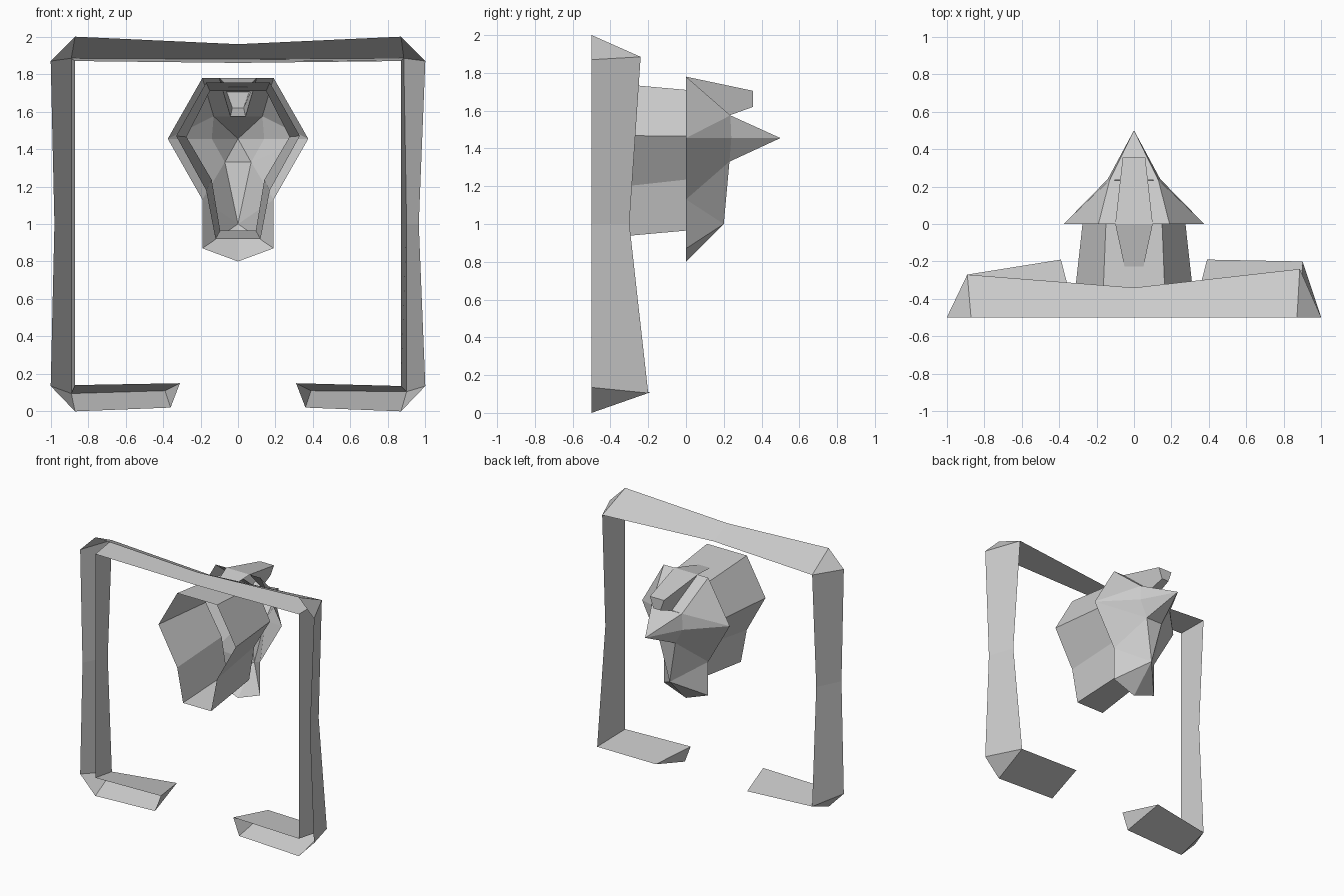
import bpy

cube = bpy.data.objects.get("Cube")
if cube:
    bpy.data.objects.remove(cube, do_unlink=True)

grey = bpy.data.materials.new("plain grey")
grey.use_nodes = True
grey.diffuse_color = (0.6, 0.6, 0.6, 1)
grey.node_tree.nodes["Principled BSDF"].inputs["Base Color"].default_value = (0.6, 0.6, 0.6, 1)

FRONT = -0.5


def make(name, faces):
    """Build a flat-shaded sheet from faces given as lists of points."""
    index = {}
    polys = [[index.setdefault(tuple(p), len(index)) for p in f] for f in faces]
    mesh = bpy.data.meshes.new(name)
    mesh.from_pydata(list(index), [], polys)
    mesh.materials.append(grey)
    obj = bpy.data.objects.new(name, mesh)
    bpy.context.collection.objects.link(obj)
    return obj


def both_sides(faces):
    """Add the mirrored copy of every face."""
    return faces + [[(-x, y, z) for x, y, z in reversed(f)] for f in faces]


# Surround: a V channel, open to the front, with bevelled outer corners.
# Station: outer front points (x, z), back ridge (x, y, z), inner front point.
stations = [
    ([(-.36, .02)], (-.39, -.19, .11), (-.31, .15)),
    ([(-.87, 0), (-1, .135)], (-.89, -.27, .095), (-.87, .14)),
    ([(-.98, 1)], (-.89, -.32, 1), (-.87, 1)),
    ([(-1, 1.87), (-.87, 2)], (-.89, -.27, 1.885), (-.87, 1.87)),
    ([(0, 1.96)], (0, -.34, 1.88), (0, 1.86)),
    ([(.87, 2), (1, 1.87)], (.885, -.24, 1.885), (.87, 1.87)),
    ([(.965, 1)], (.9, -.3, 1), (.87, 1)),
    ([(1, .135), (.87, 0)], (.9, -.2, .105), (.87, .135)),
    ([(.36, .02)], (.39, -.19, .11), (.31, .15)),
]


def at_front(p):
    return (p[0], FRONT, p[1])


surround = []
for (outer, ridge, inner), (outer2, ridge2, inner2) in zip(stations, stations[1:]):
    surround.append([at_front(outer[-1]), at_front(outer2[0]), ridge2, ridge])
    surround.append([ridge, ridge2, at_front(inner2), at_front(inner)])
for outer, ridge, inner in stations:
    if len(outer) == 2:
        surround.append([at_front(outer[0]), at_front(outer[1]), ridge])
for outer, ridge, inner in (stations[0], stations[-1]):
    surround.append([at_front(outer[0]), ridge, at_front(inner)])
make("surround", surround)

# Neck: an open eight-sided tube
def ring(half, y):
    return [(x, y, z) for x, z in half] + [(-x, y, z) for x, z in reversed(half)]


rim = ring([(.17, 1.755), (.33, 1.47), (.17, 1.18), (.12, .92)], FRONT)
end = ring([(.15, 1.71), (.275, 1.465), (.14, 1.235), (.095, .965)], 0)
make("neck_tube", [[rim[i - 1], rim[i], end[i], end[i - 1]] for i in range(len(rim))])

# Mask: an open shell with a pointed beak
crown, temple, jaw, throat = (.19, 0, 1.78), (.375, 0, 1.455), (.19, 0, 1.13), (.19, 0, .87)
base, tip, chin = (0, 0, .8), (0, .5, 1.455), (0, .2, 1)
brow, cheek, lip = (.13, .235, 1.575), (.14, .24, 1.455), (.07, .23, 1.33)
crest_root, crest_foot = (.1, 0, 1.78), (.04, .23, 1.575)
mirror_brow, mirror_lip = (-.13, .235, 1.575), (-.07, .23, 1.33)
make("mask", both_sides([
    [crown, brow, temple],
    [temple, brow, cheek],
    [crown, crest_root, crest_foot, brow],
    [brow, tip, cheek],
    [temple, cheek, lip],
    [temple, lip, jaw],
    [cheek, tip, lip],
    [jaw, lip, chin],
    [jaw, chin, throat],
    [throat, chin, base],
]) + [[brow, mirror_brow, tip], [lip, tip, mirror_lip], [lip, mirror_lip, chin]])

# Crest: a hollow horn over the forehead with a tail lying on the neck
def across(a, b):
    """Face between two points and their mirrored twins."""
    return [a, b, (-b[0], b[1], b[2]), (-a[0], a[1], a[2])]


tail, horn_top, horn_low = (.05, -.23, 1.73), (.06, .355, 1.705), (.03, .355, 1.62)
make("crest", both_sides([[crest_root, horn_top, horn_low, crest_foot]]) + [
    across(tail, crest_root),
    across(crest_root, horn_top),
    across(horn_top, horn_low),
    across(horn_low, crest_foot),
])
